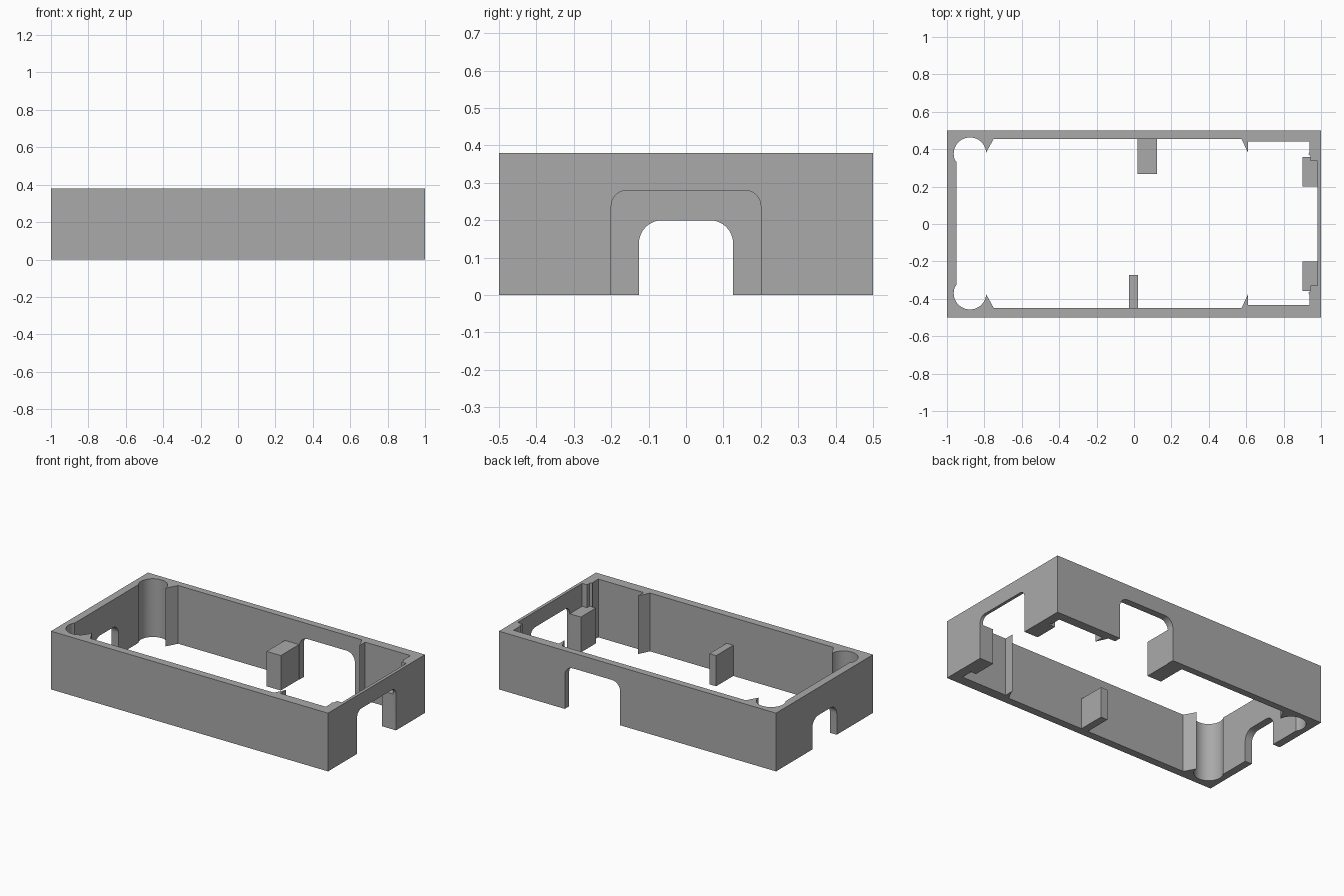
import bpy
import bmesh
from math import cos, sin, radians
from mathutils import Vector

cube = bpy.data.objects.get("Cube")
if cube:
    bpy.data.objects.remove(cube, do_unlink=True)

HEIGHT = 0.38

grey = bpy.data.materials.new("plain grey")
grey.use_nodes = True
colour = (0.40, 0.40, 0.40, 1)
grey.diffuse_color = colour
grey.node_tree.nodes["Principled BSDF"].inputs["Base Color"].default_value = colour


def prism(name, base, shift):
    """Closed solid from a flat outline pushed along a vector."""
    bm = bmesh.new()
    face = bm.faces.new([bm.verts.new(p) for p in base])
    pushed = bmesh.ops.extrude_face_region(bm, geom=[face], use_keep_orig=True)
    top = [g for g in pushed["geom"] if isinstance(g, bmesh.types.BMVert)]
    bmesh.ops.translate(bm, verts=top, vec=Vector(shift))
    bmesh.ops.recalc_face_normals(bm, faces=bm.faces)
    mesh = bpy.data.meshes.new(name)
    bm.to_mesh(mesh)
    bm.free()
    mesh.materials.append(grey)
    obj = bpy.data.objects.new(name, mesh)
    bpy.context.collection.objects.link(obj)
    return obj


def block(name, x0, x1, y0, y1, top):
    base = [(x0, y0, 0), (x1, y0, 0), (x1, y1, 0), (x0, y1, 0)]
    return prism(name, base, (0, 0, top))


def arc(cx, cy, r, start, end, steps):
    angles = [radians(start + (end - start) * i / steps) for i in range(steps + 1)]
    return [(cx + r * cos(a), cy + r * sin(a)) for a in angles]


def arch(half, top, r):
    """Doorway outline with rounded upper corners, open below the floor."""
    return ([(half, -0.1)] + arc(half - r, top - r, r, 0, 90, 8)
            + arc(r - half, top - r, r, 90, 180, 8) + [(-half, -0.1)])


def cut(target, cutter):
    mod = target.modifiers.new("cut", "BOOLEAN")
    mod.operation = "DIFFERENCE"
    mod.solver = "EXACT"
    mod.object = cutter
    bpy.context.view_layer.objects.active = target
    bpy.ops.object.modifier_apply(modifier=mod.name)
    bpy.data.objects.remove(cutter, do_unlink=True)


# Inner outline: stepped port recess, two snap ribs and a round corner per side
half_outline = [(0.98, 0.333), (0.945, 0.333), (0.945, 0.36), (0.932, 0.37),
                (0.937, 0.38), (0.937, 0.437), (0.61, 0.437), (0.61, 0.377),
                (0.575, 0.452), (-0.75, 0.452), (-0.79, 0.38)]
half_outline += arc(-0.877, 0.373, 0.087, 8, 203, 24)
half_outline += [(-0.95, 0.33)]
outline = half_outline + [(x, -y) for x, y in reversed(half_outline)]

# Frame: outer box with the cavity and the three wall openings cut away
frame = block("case_frame", -1, 1, -0.5, 0.5, HEIGHT)
cut(frame, prism("cavity", [(x, y + 0.003, -0.1) for x, y in outline], (0, 0, 0.6)))
cut(frame, prism("right_opening", [(0.85, y, z) for y, z in arch(0.2, 0.28, 0.042)],
                 (0.3, 0, 0)))
cut(frame, prism("left_opening", [(-1.1, y, z) for y, z in arch(0.126, 0.2, 0.062)],
                 (0.25, 0, 0)))
cut(frame, prism("back_opening", [(0.325 + x, 0.4, z) for x, z in arch(0.2, 0.28, 0.06)],
                 (0, 0.2, 0)))
frame.select_set(True)
bpy.context.view_layer.objects.active = frame
bpy.ops.object.shade_smooth_by_angle(angle=radians(30))

# Support posts on the long walls
block("back_post", 0.02, 0.122, 0.267, 0.46, 0.228)
block("front_post", -0.027, 0.022, -0.455, -0.272, 0.2)

# Posts flanking the wide end opening
block("end_post_back", 0.9, 0.982, 0.201, 0.357, 0.231)
block("end_post_front", 0.9, 0.982, -0.357, -0.201, 0.231)
